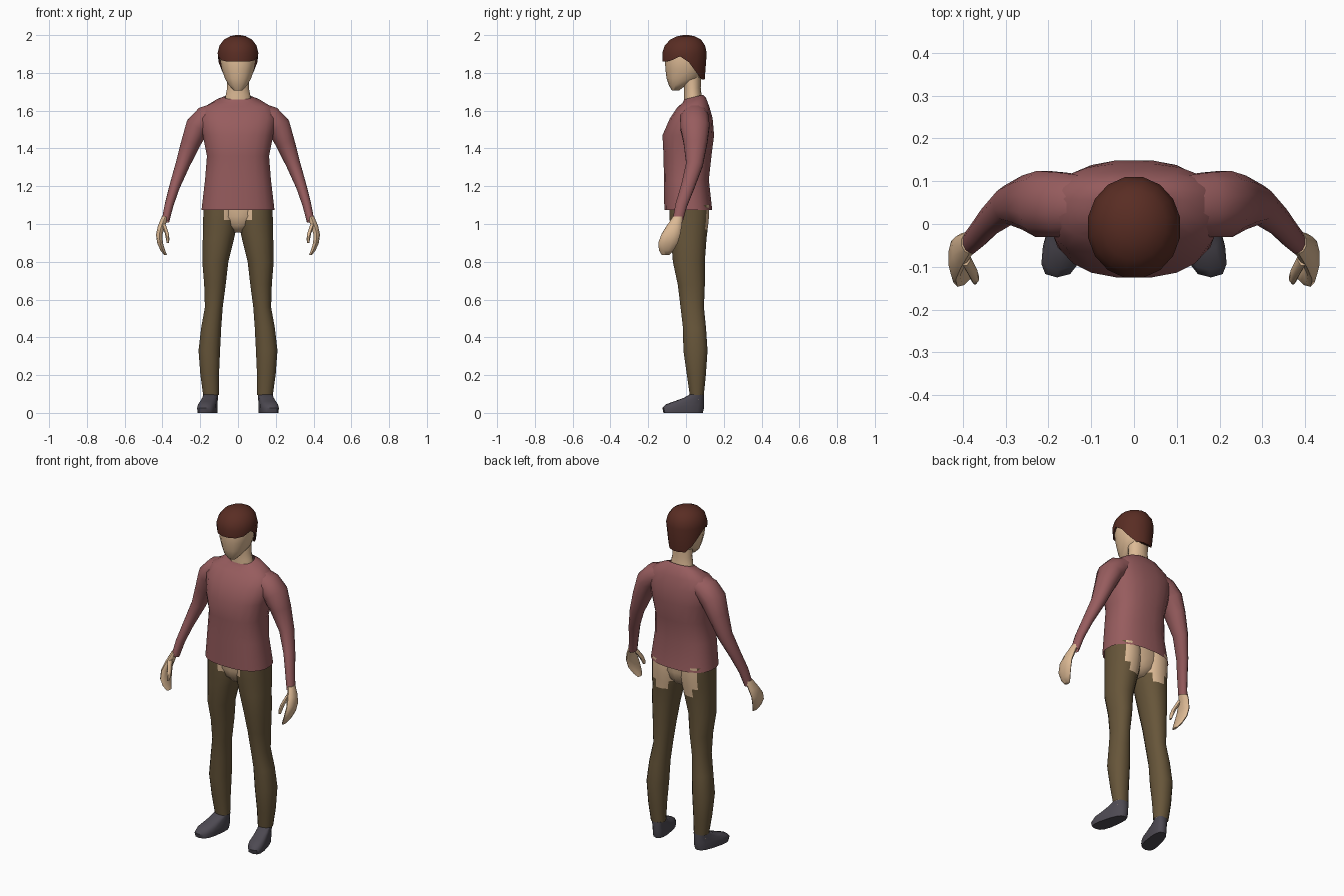
import bpy, bmesh, math
from mathutils import Vector


def material(name, rgb):
    m = bpy.data.materials.new(name)
    m.diffuse_color = (*rgb, 1)
    return m


SKIN = material("skin", (0.72, 0.49, 0.30))
SHIRT = material("dusty red shirt", (0.31, 0.108, 0.112))
PANTS = material("olive brown pants", (0.135, 0.092, 0.042))
SHOE = material("dark grey shoe", (0.075, 0.068, 0.085))
HAIR = material("brown hair", (0.10, 0.026, 0.017))


def loft(name, rings, mats, n=14, p=2.0, caps=(True, True), tilt=False,
         warp=None, side=1, rule=None, angle=50):
    """Skin superellipse rings (x, y, z, half width, half depth) into one part."""
    bm = bmesh.new()
    loops = []
    for i, (x, y, z, a, b) in enumerate(rings):
        u, v = Vector((1, 0, 0)), Vector((0, 1, 0))
        if tilt:  # turn the ring square to the path
            t = (Vector(rings[min(i + 1, len(rings) - 1)][:3])
                 - Vector(rings[max(i - 1, 0)][:3])).normalized()
            u = t.cross(v).normalized()
            v = t.cross(u)
        loop = []
        for k in range(n):
            ang = 2 * math.pi * (k + 0.5) / n
            c, s = math.cos(ang), math.sin(ang)
            co = (Vector((x, y, z))
                  + u * (a * math.copysign(abs(c) ** (2 / p), c))
                  + v * (b * math.copysign(abs(s) ** (2 / p), s)))
            if warp:
                co = Vector(warp(*co))
            loop.append(bm.verts.new((co.x * side, co.y, co.z)))
        loops.append(loop)
    for lo, hi in zip(loops, loops[1:]):
        for k in range(n):
            j = (k + 1) % n
            bm.faces.new((lo[k], lo[j], hi[j], hi[k]))
    for cap, loop in zip(caps, (loops[0], loops[-1])):
        if cap:
            bm.faces.new(loop)
    bmesh.ops.recalc_face_normals(bm, faces=bm.faces)
    if rule:
        for f in bm.faces:
            f.material_index = rule(f.calc_center_median())
    me = bpy.data.meshes.new(name)
    bm.to_mesh(me)
    bm.free()
    for m in mats:
        me.materials.append(m)
    ob = bpy.data.objects.new(name, me)
    bpy.context.collection.objects.link(ob)
    bpy.ops.object.select_all(action='DESELECT')
    ob.select_set(True)
    bpy.context.view_layer.objects.active = ob
    bpy.ops.object.shade_smooth_by_angle(angle=math.radians(angle))
    return ob


# Head and neck
loft("head", [(0, -.055, 1.708, .024, .02), (0, -.045, 1.735, .05, .046),
              (0, -.013, 1.77, .071, .09), (0, -.008, 1.82, .088, .101),
              (0, -.006, 1.88, .098, .106), (0, -.004, 1.93, .09, .096),
              (0, 0, 1.965, .06, .065)], [SKIN], p=2.2)
loft("neck", [(0, .04, 1.63, .075, .05), (0, .036, 1.685, .066, .046),
              (0, .034, 1.72, .059, .044), (0, .03, 1.79, .06, .05)], [SKIN])


# Hair: cap whose lower edge rises at the temples and drops at the nape
def hairline(x, y, z):
    if z < 1.87:
        back = min(max(y / .085, 0), 1)
        z += .028 * max(0, 1 - abs(y + .03) / .06) - .095 * back ** 1.3
        x *= 1 - .12 * back
        y *= 1 - .08 * back
    return x, y, z


loft("hair", [(0, -.008, 1.862, .09, .1), (0, -.008, 1.86, .107, .118),
              (0, -.008, 1.905, .11, .12), (0, -.006, 1.945, .1, .109),
              (0, -.002, 1.976, .076, .083), (0, 0, 1.994, .042, .047),
              (0, 0, 2.0, .012, .014)], [HAIR], n=16, caps=(False, True), warp=hairline)

# Shirt body, open at the hem, collar higher at the back
loft("shirt_body", [(0, .012, 1.075, .195, .128), (0, .002, 1.235, .176, .12),
                    (0, .008, 1.36, .166, .128), (0, .012, 1.47, .188, .138),
                    (0, .028, 1.56, .205, .114), (0, .04, 1.62, .18, .085),
                    (0, .043, 1.655, .115, .062), (0, .04, 1.672, .071, .05)],
     [SHIRT], n=20, p=2.5, caps=(False, False),
     warp=lambda x, y, z: (x, y, z + (.25 * (y - .04) if z > 1.65 else 0)))

# Pelvis seen between the trouser legs
loft("pelvis", [(0, .02, .955, .035, .05), (0, .018, .99, .08, .085),
                (0, .016, 1.04, .13, .1), (0, .016, 1.1, .16, .1)], [SKIN], p=2.4)


def bare_hip(c):
    """Skin patches: two lobes at the back, a small notch in front."""
    x = abs(c.x)
    if c.y > .06 and x < .14 and c.z > .92 + .7 * abs(x - .085):
        return 1
    if c.y < -.02 and c.z > 1.02 and x < .075:
        return 1
    return 0


for side, tag in ((1, "left"), (-1, "right")):
    # Sleeve
    loft(tag + "_sleeve",
         [(.11, .045, 1.585, .06, .07), (.17, .045, 1.56, .068, .078),
          (.215, .047, 1.515, .066, .08), (.25, .05, 1.43, .053, .065),
          (.293, .045, 1.315, .039, .046), (.335, .01, 1.2, .029, .037),
          (.365, -.025, 1.1, .024, .032), (.384, -.045, 1.015, .021, .028)],
         [SHIRT], n=12, tilt=True, caps=(True, False), side=side)
    # Hand and thumb
    loft(tag + "_hand",
         [(.385, -.043, 1.04, .019, .026), (.405, -.062, .99, .02, .04),
          (.417, -.08, .945, .018, .05), (.413, -.095, .90, .016, .052),
          (.398, -.105, .86, .013, .038), (.383, -.108, .835, .008, .02)],
         [SKIN], n=10, side=side)
    loft(tag + "_thumb",
         [(.395, -.08, 1.0, .012, .018), (.377, -.113, .95, .011, .016),
          (.372, -.127, .92, .01, .013), (.372, -.134, .90, .006, .008)],
         [SKIN], n=8, side=side)
    # Trouser leg
    loft(tag + "_trouser_leg",
         [(.095, .017, 1.1, .09, .107), (.094, .017, 1.06, .091, .107),
          (.095, .017, 1.02, .091, .105), (.098, .016, .97, .089, .1),
          (.104, .015, .92, .084, .095), (.12, .015, .8, .07, .086),
          (.122, .028, .68, .058, .073), (.128, .033, .56, .048, .063),
          (.142, .045, .45, .054, .062), (.152, .05, .33, .058, .065),
          (.15, .055, .2, .05, .051), (.143, .057, .095, .042, .038)],
         [PANTS, SKIN], n=16, p=2.2, caps=(False, False), side=side, rule=bare_hip)
    # Ankle
    loft(tag + "_ankle", [(.143, .055, .07, .035, .033), (.143, .056, .13, .036, .034)],
         [SKIN], n=10, side=side)
    # Shoe: widens and turns outward toward the toe
    loft(tag + "_shoe",
         [(0, -.015, 0, .041, .104), (0, -.015, .025, .043, .11),
          (0, -.006, .045, .042, .102), (0, .018, .062, .04, .078),
          (0, .042, .08, .039, .053), (0, .057, .098, .038, .037)],
         [SHOE], n=14, p=2.8, side=side,
         warp=lambda x, y, z: (.145 + .2 * (.05 - y) + x * (1.05 - 1.5 * y), y, z))
